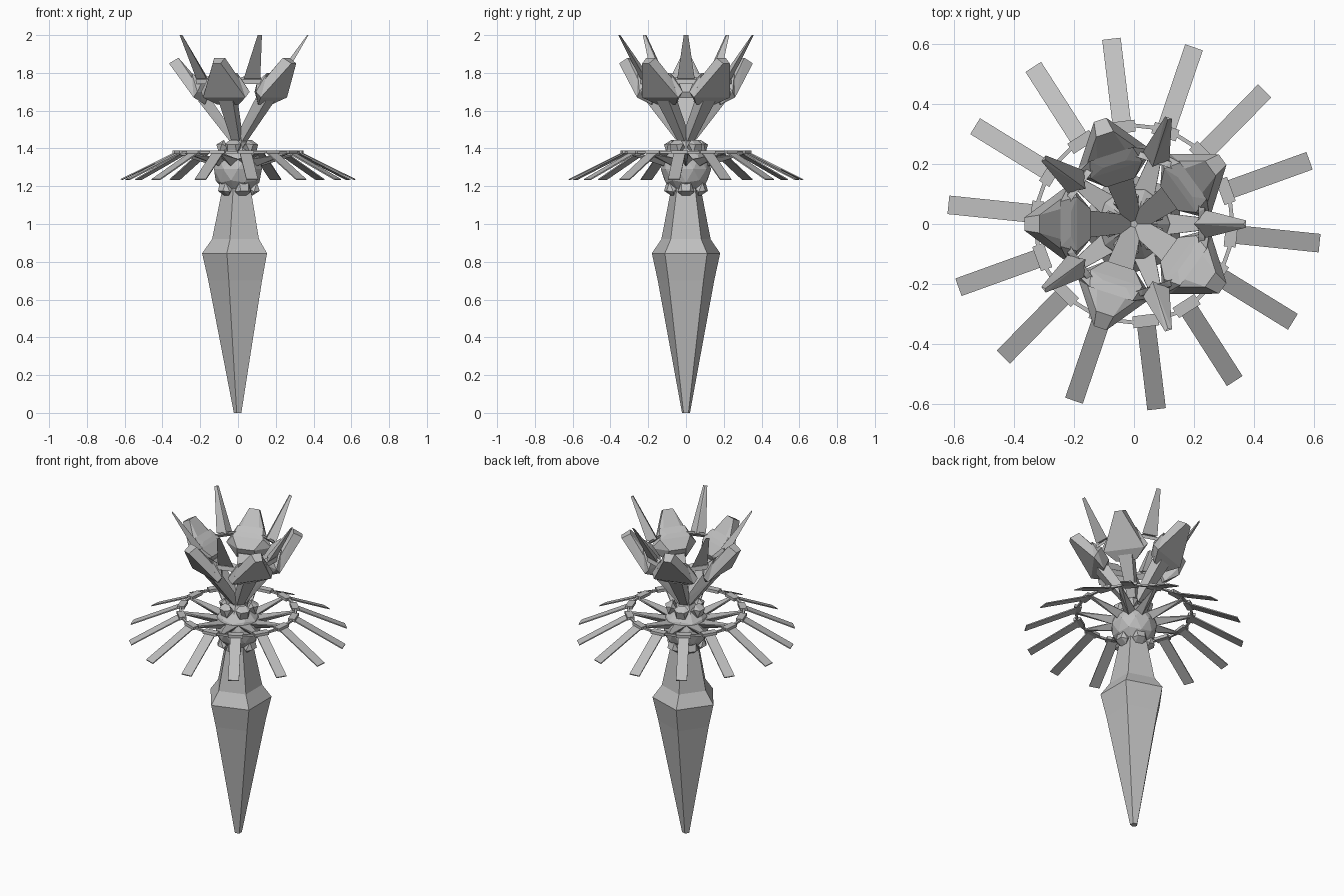
import bpy, bmesh
from math import radians, cos, sin, tau
from mathutils import Matrix, Vector

if "Cube" in bpy.data.objects:
    bpy.data.objects.remove(bpy.data.objects["Cube"])

grey = bpy.data.materials.new("stone_grey")
grey.use_nodes = True
grey.diffuse_color = (0.52, 0.52, 0.52, 1)
grey.node_tree.nodes["Principled BSDF"].inputs["Base Color"].default_value = grey.diffuse_color


def finish(name, bm):
    bmesh.ops.recalc_face_normals(bm, faces=bm.faces)
    mesh = bpy.data.meshes.new(name)
    bm.to_mesh(mesh)
    bm.free()
    mesh.materials.append(grey)
    obj = bpy.data.objects.new(name, mesh)
    bpy.context.collection.objects.link(obj)
    return obj


def add_hull(bm, points, matrix):
    verts = [bm.verts.new(matrix @ Vector(p)) for p in points]
    out = bmesh.ops.convex_hull(bm, input=verts)
    loose = [v for v in out["geom_interior"] if isinstance(v, bmesh.types.BMVert)]
    bmesh.ops.delete(bm, geom=loose, context="VERTS")


def radial(name, points, count, start):
    """Mirror (radius, half width, height) points and repeat the solid around z."""
    both = [(r, s * w, z) for r, w, z in points for s in ((1, -1) if w else (1,))]
    bm = bmesh.new()
    for i in range(count):
        add_hull(bm, both, Matrix.Rotation(radians(start) + i * tau / count, 4, "Z"))
    bmesh.ops.dissolve_limit(bm, angle_limit=radians(2), verts=bm.verts, edges=bm.edges)
    return finish(name, bm)


def lathe(name, profile, sides, start, closed=False):
    bm = bmesh.new()
    rings = []
    for r, z in profile:
        angles = [radians(start) + i * tau / sides for i in range(sides)]
        rings.append([bm.verts.new((r * cos(a), r * sin(a), z)) for a in angles])
    pairs = list(zip(rings, rings[1:]))
    if closed:
        pairs.append((rings[-1], rings[0]))
    else:
        bm.faces.new(rings[0])
        bm.faces.new(rings[-1])
    for low, high in pairs:
        for i in range(sides):
            j = (i + 1) % sides
            bm.faces.new((low[i], low[j], high[j], high[i]))
    return finish(name, bm)


# Five-sided tapering shaft
lathe("shaft", [(0.022, 0), (0.157, 0.7), (0.19, 0.845), (0.137, 0.92), (0.08, 1.2)], 5, 180)

# Core ball with knobs above and below
bm = bmesh.new()
bmesh.ops.create_icosphere(bm, subdivisions=2, radius=0.133,
                           matrix=Matrix.Translation((0, 0, 1.29)))
finish("core_ball", bm)
knob = [(0.05, 0.03, 0), (0.085, 0.045, 0.025), (0.115, 0.022, 0.02),
        (0.1, 0.025, -0.025), (0.06, 0.02, -0.03), (0.075, 0.02, 0.045)]
radial("lower_knobs", [(r, w, 1.195 - z) for r, w, z in knob], 5, 0)
radial("upper_knobs", [(r, w, 1.4 + z) for r, w, z in knob], 5, 36)
lathe("neck", [(0.09, 1.38), (0.05, 1.43), (0.045, 1.465)], 5, 0)

# Halo: spokes, ring, clips and drooping rays
radial("spokes", [(0.09, 0.038, 1.34), (0.1, 0, 1.30), (0.325, 0.01, 1.37),
                  (0.325, 0.008, 1.38)], 10, 0)
lathe("halo_ring", [(0.322, 1.374), (0.335, 1.374), (0.335, 1.386), (0.322, 1.386)],
      28, 0, closed=True)
radial("ray_clips", [(r, 0.043, z) for r in (0.305, 0.345) for z in (1.372, 1.39)], 14, -5.9)
radial("rays", [(0.325, 0.031, 1.384), (0.325, 0.031, 1.376),
                (0.622, 0.031, 1.238), (0.62, 0.031, 1.232)], 14, -5.9)

# Crown: stems carrying faceted heads, with tall thin blades between them
radial("crown_stems", [(0.0, 0.028, 1.45), (0.045, 0.022, 1.44),
                       (0.15, 0.045, 1.67), (0.21, 0.04, 1.65)], 5, 36)
radial("crown_heads", [(0.175, 0.06, 1.632), (0.235, 0.118, 1.67), (0.215, 0.135, 1.70),
                       (0.145, 0.05, 1.70), (0.19, 0.09, 1.755), (0.245, 0.075, 1.80),
                       (0.21, 0.04, 1.775)], 5, 36)
radial("head_horns", [(0.235, 0.118, 1.67), (0.235, 0.09, 1.76), (0.245, 0.05, 1.80),
                      (0.365, 0.022, 1.85), (0.315, 0.03, 1.88)], 5, 36)
radial("crown_blades", [(0.24, 0.046, 1.77), (0.2, 0, 1.775),
                        (0.373, 0.012, 2.0), (0.366, 0, 2.0)], 5, 0)
radial("blade_links", [(0.235, 0.05, 1.765), (0.215, 0.04, 1.78),
                       (0.24, 0.095, 1.74), (0.215, 0.09, 1.765)], 5, 0)
